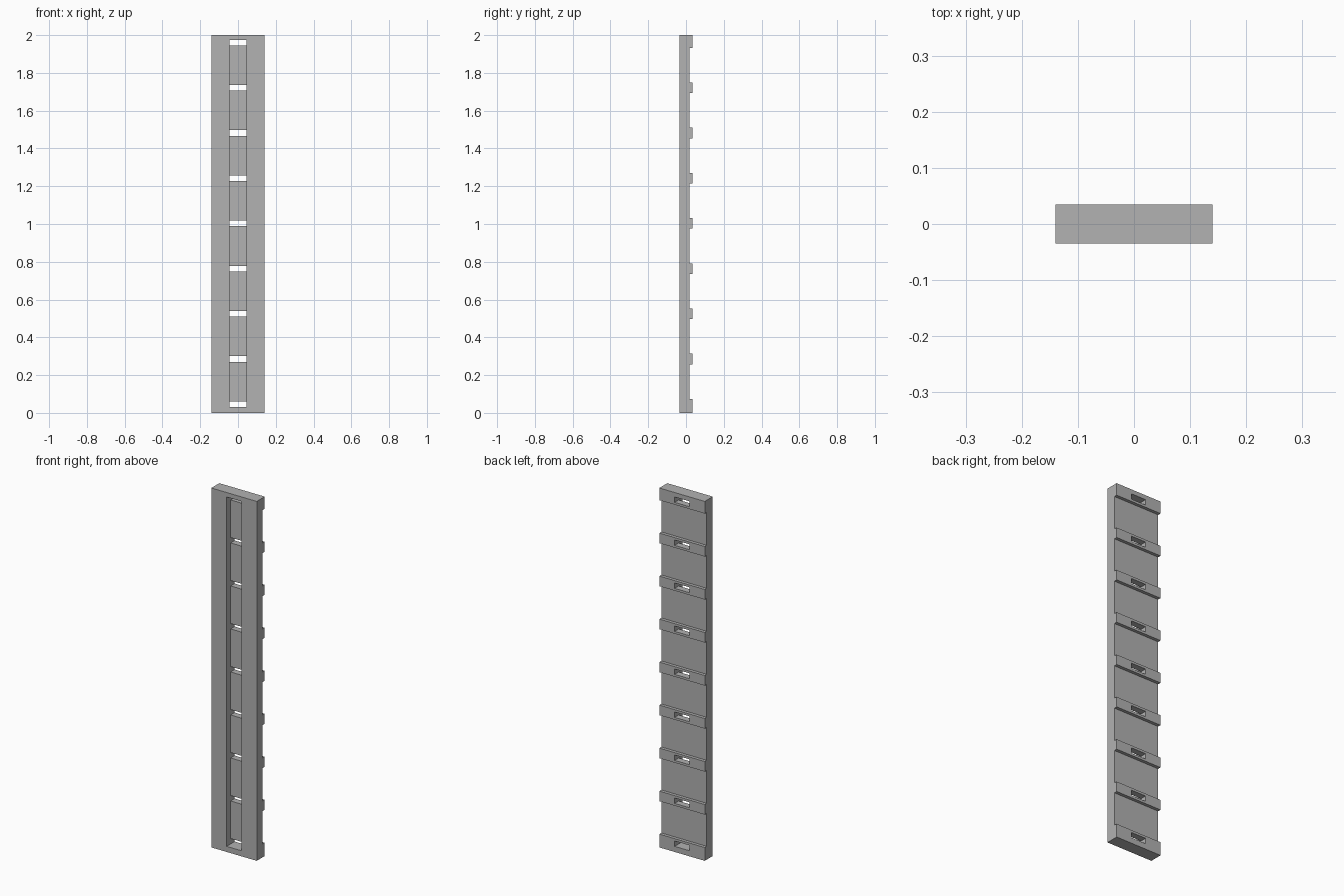
import bpy, bmesh
from mathutils import Matrix, Vector

cube = bpy.data.objects.get("Cube")
if cube:
    bpy.data.objects.remove(cube, do_unlink=True)

# Overall sizes
HALF_WIDTH, HALF_DEPTH, HEIGHT = 0.14, 0.035, 2.0
BODY_BACK, GROOVE_FLOOR = 0.0175, 0.0
SLOT_HALF_WIDTH, SLOT_HALF_HEIGHT, RIB_HALF_HEIGHT = 0.045, 0.015, 0.028
COUNT, FIRST, SPACING = 9, 0.046, 0.2393

grey = bpy.data.materials.new("plain grey")
grey.use_nodes = True
colour = (0.445, 0.445, 0.445, 1)
grey.diffuse_color = colour
grey.node_tree.nodes["Principled BSDF"].inputs["Base Color"].default_value = colour


def add_box(bm, low, high):
    low, high = Vector(low), Vector(high)
    matrix = Matrix.Translation((low + high) / 2) @ Matrix.Diagonal((*(high - low), 1))
    bmesh.ops.create_cube(bm, size=1, matrix=matrix)


def make_object(name, bm):
    mesh = bpy.data.meshes.new(name)
    bm.to_mesh(mesh)
    bm.free()
    obj = bpy.data.objects.new(name, mesh)
    bpy.context.collection.objects.link(obj)
    mesh.materials.append(grey)
    return obj


# Side profile with raised ribs along the back, extruded across the width
outline = [(-HALF_DEPTH, HEIGHT), (-HALF_DEPTH, 0)]
for i in range(COUNT):
    z = FIRST + i * SPACING
    bottom = 0 if i == 0 else z - RIB_HALF_HEIGHT
    top = HEIGHT if i == COUNT - 1 else z + RIB_HALF_HEIGHT
    if i > 0:
        outline.append((BODY_BACK, bottom))
    outline += [(HALF_DEPTH, bottom), (HALF_DEPTH, top)]
    if i < COUNT - 1:
        outline.append((BODY_BACK, top))
bm = bmesh.new()
face = bm.faces.new([bm.verts.new((-HALF_WIDTH, y, z)) for y, z in outline])
extruded = bmesh.ops.extrude_face_region(bm, geom=[face])
moved = [v for v in extruded["geom"] if isinstance(v, bmesh.types.BMVert)]
bmesh.ops.translate(bm, verts=moved, vec=(2 * HALF_WIDTH, 0, 0))
bmesh.ops.recalc_face_normals(bm, faces=bm.faces)
panel = make_object("ribbed_panel", bm)

# Front groove cutter
last = FIRST + (COUNT - 1) * SPACING
bm = bmesh.new()
add_box(bm, (-SLOT_HALF_WIDTH, -0.1, FIRST - SLOT_HALF_HEIGHT),
        (SLOT_HALF_WIDTH, GROOVE_FLOOR, last + SLOT_HALF_HEIGHT))
groove = make_object("groove_cutter", bm)

# Slots cut through every rib
bm = bmesh.new()
for i in range(COUNT):
    z = FIRST + i * SPACING
    add_box(bm, (-SLOT_HALF_WIDTH, -0.1, z - SLOT_HALF_HEIGHT),
            (SLOT_HALF_WIDTH, 0.1, z + SLOT_HALF_HEIGHT))
slots = make_object("slot_cutter", bm)

for cutter in (groove, slots):
    cut = panel.modifiers.new(cutter.name, "BOOLEAN")
    cut.operation = "DIFFERENCE"
    cut.solver = "EXACT"
    cut.object = cutter
    cutter.hide_render = True
    cutter.hide_viewport = True
    cutter.display_type = "WIRE"
